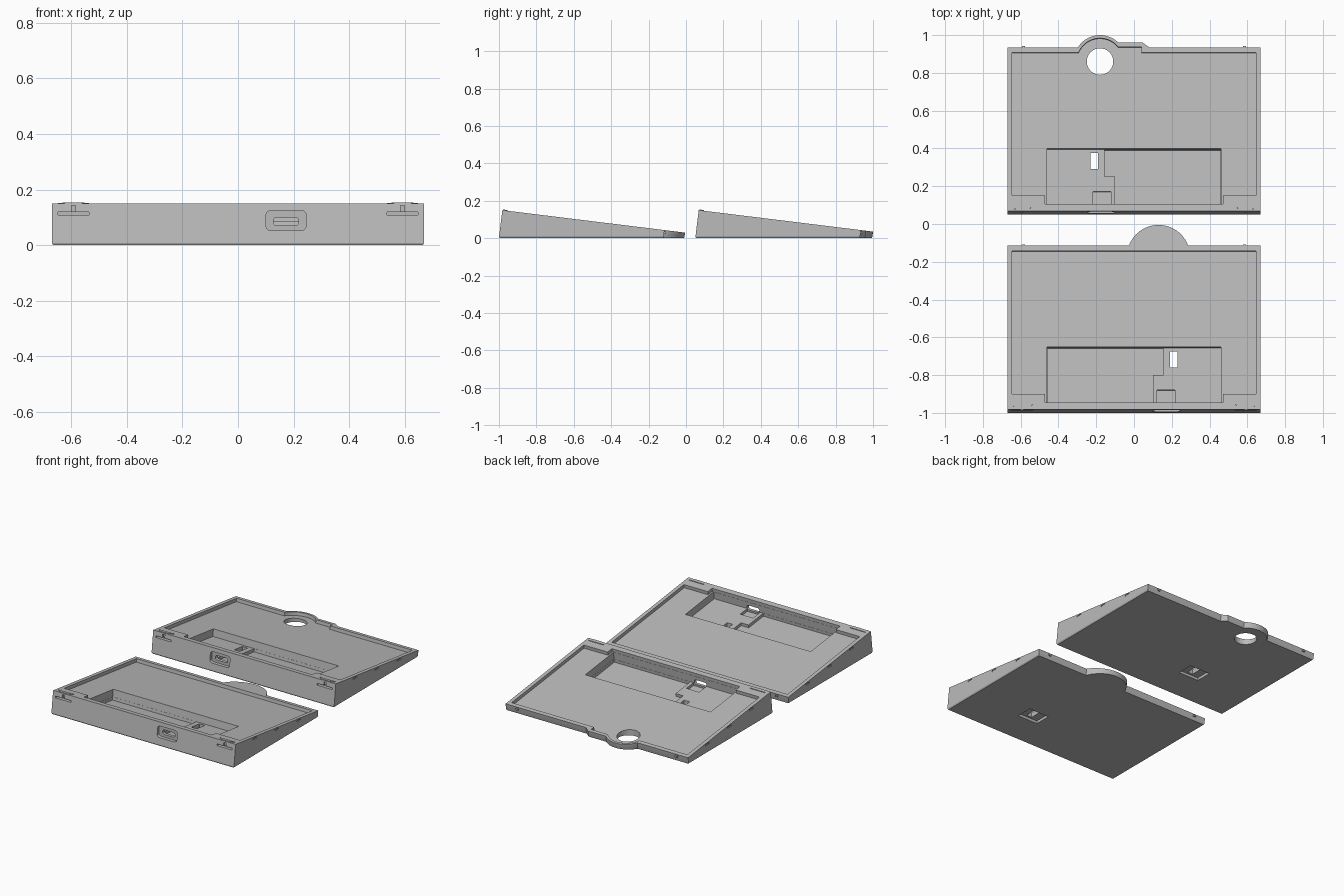
import bpy, bmesh, math

if "Cube" in bpy.data.objects:
    bpy.data.objects.remove(bpy.data.objects["Cube"])

SLOPE = 0.123          # fall of the tilted top per unit of depth
LIP = 0.022            # rim height above the tray floor

grey = bpy.data.materials.new("plain grey")
grey.diffuse_color = (0.5, 0.5, 0.5, 1)
grey.use_nodes = True
grey.node_tree.nodes["Principled BSDF"].inputs["Base Color"].default_value = grey.diffuse_color


def top_z(y):
    return 0.15 - SLOPE * (y + 0.982)


def loft(name, rings):
    """Closed solid through equal-length rings of points."""
    bm = bmesh.new()
    loops = [[bm.verts.new(p) for p in r] for r in rings]
    n = len(loops[0])
    for a, b in zip(loops, loops[1:]):
        for i in range(n):
            j = (i + 1) % n
            bm.faces.new((a[i], a[j], b[j], b[i]))
    bm.faces.new(loops[0])
    bm.faces.new(loops[-1])
    bmesh.ops.recalc_face_normals(bm, faces=bm.faces)
    me = bpy.data.meshes.new(name)
    bm.to_mesh(me)
    bm.free()
    me.materials.append(grey)
    ob = bpy.data.objects.new(name, me)
    bpy.context.collection.objects.link(ob)
    return ob


def tilted(name, outline, d0, d1):
    """Prism square to the tilted top, between two offsets from it."""
    return loft(name, [[(x, y + SLOPE * d, top_z(y) + d) for x, y in outline]
                       for d in (d0, d1)])


def upright(name, outline, z0, z1):
    return loft(name, [[(x, y, z) for x, y in outline] for z in (z0, z1)])


def through_front(name, outline, y0, y1):
    return loft(name, [[(x, y, z) for x, z in outline] for y in (y0, y1)])


def rect(x0, x1, y0, y1):
    return [(x0, y0), (x1, y0), (x1, y1), (x0, y1)]


def arc(cx, cy, r, a0, a1, n=24):
    return [(cx + r * math.cos(math.radians(a0 + (a1 - a0) * i / n)),
             cy + r * math.sin(math.radians(a0 + (a1 - a0) * i / n)))
            for i in range(n + 1)]


def rounded(x0, x1, y0, y1, r):
    pts = []
    for k, (cx, cy) in enumerate(((x1 - r, y1 - r), (x0 + r, y1 - r),
                                  (x0 + r, y0 + r), (x1 - r, y0 + r))):
        pts += arc(cx, cy, r, 90 * k, 90 * k + 90, 5)
    return pts


def cut(body, cutter):
    mod = body.modifiers.new("cut", 'BOOLEAN')
    mod.operation = 'DIFFERENCE'
    mod.solver = 'EXACT'
    mod.object = cutter
    bpy.context.view_layer.objects.active = body
    bpy.ops.object.modifier_apply(modifier=mod.name)
    bpy.data.objects.remove(cutter)


def tray(name, back_edge, inner_back, m, dy, hole=None):
    # wedge body with a small bevel round the underside
    outline = [(-0.67, -0.982), (0.67, -0.982), (0.67, -0.115)] + back_edge + [(-0.67, -0.115)]
    low = [(x, y - SLOPE * (top_z(y) - 0.008), 0.008) for x, y in outline]
    base = [(x * 0.993, -0.55 + (y + 0.55) * 0.993, 0) for x, y, z in low]
    body = loft(name, [[(x, y, top_z(y)) for x, y in outline], low, base])

    # shallow tray following the tilt
    floor = [(-0.47, -0.9), (-0.47, -0.945), (0.47, -0.945), (0.47, -0.9),
             (0.645, -0.9), (0.645, -0.143)] + inner_back + [(-0.645, -0.143), (-0.645, -0.9)]
    cut(body, tilted("cutter", floor, 0.03, -LIP))

    # component pocket: shallow shelf, deep bay and connector well
    bay_x = [0.155 * m, 0.10 * m, -0.459 * m]
    cut(body, tilted("cutter", rect(-0.46, 0.46, -0.944, -0.648), -0.01, -0.07))
    cut(body, tilted("cutter", [(bay_x[2], -0.943), (bay_x[1], -0.943), (bay_x[1], -0.79),
                                (bay_x[0], -0.79), (bay_x[0], -0.649), (bay_x[2], -0.649)],
                     -0.015, -0.09))
    c = 0.17 * m
    cut(body, tilted("cutter", rect(c - 0.047, c + 0.047, -0.942, -0.87), -0.03, -0.088))

    # connector opening in the front wall
    c = 0.173 * m if m > 0 else -0.175
    cut(body, through_front("cutter", rounded(c - 0.072, c + 0.072, 0.052, 0.125, 0.018), -1.1, -0.972))
    cut(body, through_front("cutter", rounded(c - 0.045, c + 0.045, 0.07, 0.1, 0.012), -1.1, -0.925))

    # switch slot and the recess below it
    c = 0.21 * m
    cut(body, upright("cutter", rect(c - 0.075, c + 0.075, -0.775, -0.665), -0.05, 0.018))
    cut(body, upright("cutter", rect(c - 0.02, c + 0.02, -0.76, -0.675), -0.05, 0.12))
    if hole:
        cut(body, upright("cutter", hole, -0.05, 0.2))

    parts = [body]
    for s in (-1, 1):
        # latch slots in the front and notches along the sides
        x = 0.592 * s
        cut(body, through_front("cutter", rect(x - 0.056, x + 0.056, 0.108, 0.119), -1.1, -0.965))
        cut(body, through_front("cutter", rect(x - 0.008, x + 0.008, 0.112, 0.142), -1.1, -0.975))
        for y in (-0.32, -0.55, -0.78):
            z = top_z(y) - 0.012
            cut(body, upright("cutter", rect(s * 0.69 - 0.025, s * 0.69 + 0.025, y - 0.02, y + 0.02),
                              z - 0.005, z + 0.004))
        parts.append(tilted(name + "_latch_pad",
                            [(x - 0.056, -0.955), (x - 0.03, -0.978), (x + 0.03, -0.978),
                             (x + 0.056, -0.955)], -0.004, 0.004))
        # little catches on the back edge
        parts.append(tilted(name + "_back_catch",
                            rect(s * 0.585 - 0.009, s * 0.585 + 0.009, -0.125, -0.107), -0.006, -0.018))
    for p in parts:
        p.location.y = dy
    bpy.ops.object.select_all(action='DESELECT')
    body.select_set(True)
    bpy.context.view_layer.objects.active = body
    bpy.ops.object.shade_smooth_by_angle(angle=math.radians(25))


# front tray with a plain half-round tab
tray("front_tray", arc(0.13, -0.172, 0.167, 20, 160), [], 1, 0.0)

# back tray with a hollow round tab and a hole
tray("back_tray",
     [(0.08, -0.115), (0.045, -0.088)] + arc(-0.18, -0.188, 0.138, 46.4, 148),
     [(0.04, -0.143), (0.04, -0.112)] + arc(-0.18, -0.188, 0.122, 38.5, 158.4),
     -1, 1.05, arc(-0.18, -0.19, 0.07, 0, 350, 35))
